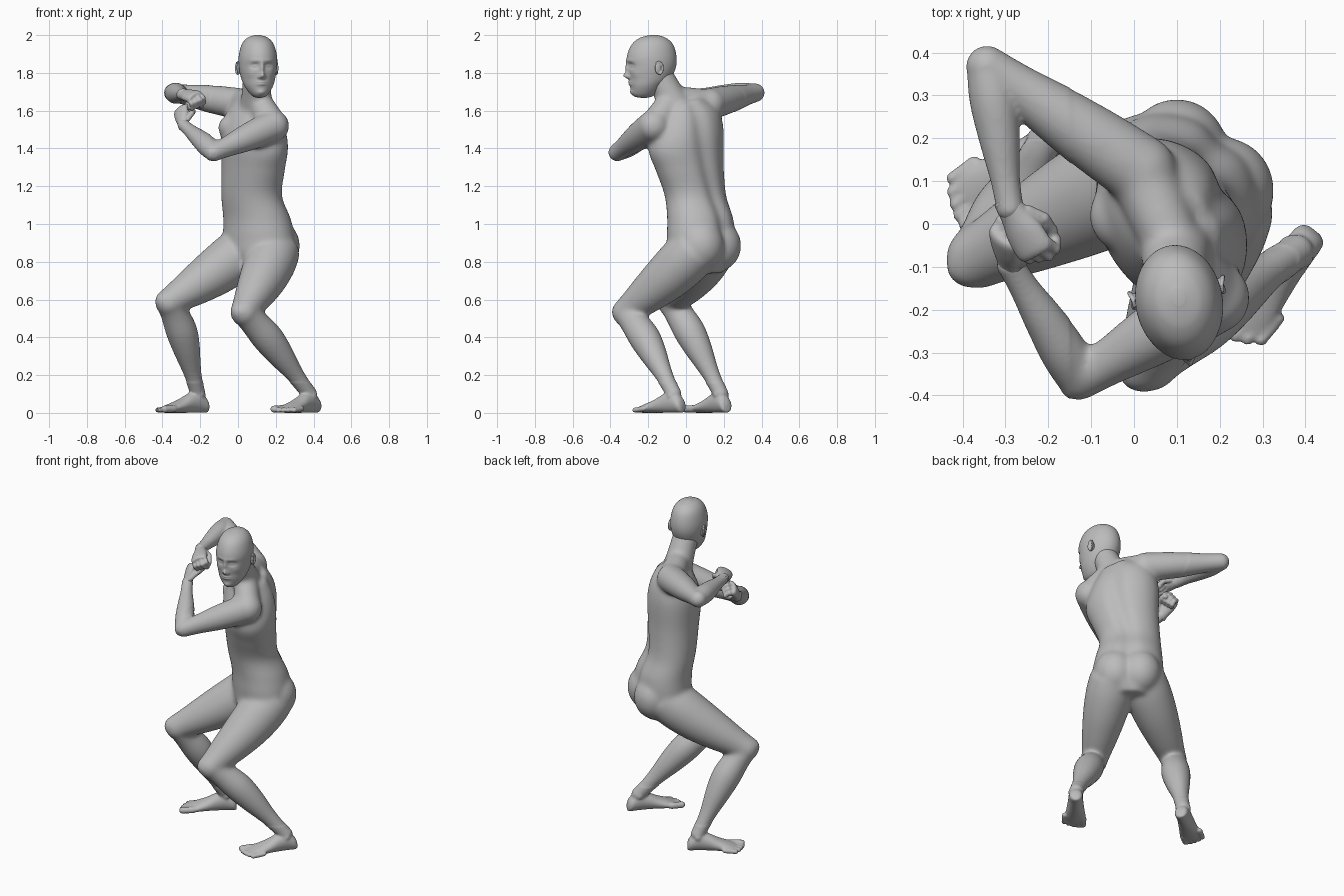
import bpy, bmesh, math
from mathutils import Vector as V, Matrix

if "Cube" in bpy.data.objects:
    bpy.data.objects.remove(bpy.data.objects["Cube"])

skin = bpy.data.materials.new("plain_grey")
skin.diffuse_color = (0.5, 0.5, 0.5, 1)
skin.use_nodes = True
skin.node_tree.nodes["Principled BSDF"].inputs["Base Color"].default_value = skin.diffuse_color
UP = V((0, 0, 1))


def spline(a, b, c, d, t):
    return 0.5 * (2*b + (c - a)*t + (2*a - 5*b + 4*c - d)*t*t + (3*b - a - 3*c + d)*t**3)


def loft(bm, rings, n=28, steps=5, dent=0.0):
    """Skin through rings of (centre, half axis u, half axis v); dent grooves the -v side."""
    dense, last = [], len(rings) - 1
    for i in range(last):
        k = [rings[max(0, min(last, i + o))] for o in (-1, 0, 1, 2)]
        for s in range(steps):
            dense.append([spline(*[q[j] for q in k], s / steps) for j in range(3)])
    dense.append(rings[-1])
    loops = []
    for c, u, v in dense:
        loop = []
        for j in range(n):
            a = 2 * math.pi * j / n
            off = math.atan2(math.cos(a), -math.sin(a))
            k = 1 - dent * math.exp(-(off / 0.22)**2)
            loop.append(bm.verts.new(c + (u*math.cos(a) + v*math.sin(a)) * k))
        loops.append(loop)
    for p, q in zip(loops, loops[1:]):
        for j in range(n):
            bm.faces.new((p[j], p[(j+1) % n], q[(j+1) % n], q[j]))
    bm.faces.new(loops[0][::-1])
    bm.faces.new(loops[-1])
    return [v for l in loops for v in l]


def ball(bm, c, r, rot=None):
    r = (r, r, r) if isinstance(r, float) else r
    m = Matrix.Translation(V(c)) @ (rot or Matrix()) @ Matrix.Diagonal((*r, 1))
    bmesh.ops.create_uvsphere(bm, u_segments=28, v_segments=18, radius=1, matrix=m)


def bone(bm, a, b, prof, bend=V((0, 0, 0))):
    """Straight limb segment: prof holds (fraction, radius, shift along bend)."""
    a, b = V(a), V(b)
    d = (b - a).normalized()
    u = d.orthogonal().normalized()
    w = d.cross(u)
    loft(bm, [(a.lerp(b, t) + bend*o, u*r, w*r) for t, r, o in prof])


def chain(bm, pts, r):
    """Digit made of short rounded segments."""
    for a, b in zip(pts, pts[1:]):
        bone(bm, a, b, [(0, r, 0), (1, r*0.95, 0)])
    for p in pts:
        ball(bm, p, r)


def finish(bm, name, voxel=0, smooth=0):
    bmesh.ops.recalc_face_normals(bm, faces=bm.faces)
    me = bpy.data.meshes.new(name)
    bm.to_mesh(me)
    bm.free()
    ob = bpy.data.objects.new(name, me)
    bpy.context.collection.objects.link(ob)
    if voxel:
        m = ob.modifiers.new("fuse", 'REMESH')
        m.mode, m.voxel_size, m.use_smooth_shade = 'VOXEL', voxel, True
        m = ob.modifiers.new("soften", 'SMOOTH')
        m.factor, m.iterations = 0.5, smooth
        dg = bpy.context.evaluated_depsgraph_get()
        me = bpy.data.meshes.new_from_object(ob.evaluated_get(dg))
        ob.modifiers.clear()
        ob.data = me
    me.materials.clear()
    me.materials.append(skin)
    me.polygons.foreach_set("use_smooth", [True] * len(me.polygons))
    return ob


body = bmesh.new()

# torso: x, y, z, half width, half depth, turn, shoulder tilt
torso = [(.12, .11, .74, .09, .08, -38, 0), (.115, .085, .82, .18, .155, -38, 0),
         (.112, .08, .92, .203, .165, -38, 0), (.10, .075, 1.03, .192, .16, -42, 0),
         (.072, .05, 1.15, .177, .146, -47, 0), (.08, .02, 1.30, .193, .152, -53, -.12),
         (.088, .0, 1.45, .213, .16, -57, -.3), (.095, -.005, 1.56, .18, .137, -58, -.35),
         (.105, -.02, 1.65, .1, .09, -58, -.3)]
rings = []
for x, y, z, a, b, turn, tilt in torso:
    t = math.radians(turn)
    rings.append((V((x, y, z)), V((math.cos(t), math.sin(t), tilt)) * a,
                  V((math.sin(t), -math.cos(t), 0)) * b))
loft(body, rings, n=64, steps=8, dent=0.13)

# buttocks and chest muscles
ball(body, (.1, .168, .885), (.12, .125, .135))
ball(body, (.208, .078, .885), (.12, .125, .135))
ball(body, (.08, -.105, 1.43), (.08, .08, .06))
ball(body, (-.018, .02, 1.51), (.088, .088, .075))

# neck and shoulder slopes
bone(body, (.095, -.02, 1.56), (.1, -.15, 1.80), [(0, .095, 0), (.3, .085, 0), (.6, .078, 0), (1, .074, 0)])
R_SH, L_SH = V((.015, .125, 1.635)), V((.187, -.172, 1.52))
for sh in (R_SH, L_SH):
    bone(body, (.1, -.07, 1.665), sh, [(0, .065, 0), (.5, .073, 0), (1, .077, 0)])
    ball(body, sh, .085)

# arms
UPPER_ARM = [(0, .084, 0), (.25, .08, 0), (.5, .071, 0), (.8, .055, 0), (1, .049, 0)]
FOREARM = [(0, .048, 0), (.22, .056, .006), (.5, .048, .004), (.8, .035, 0), (1, .032, 0)]
R_EL, R_WR = V((-.343, .367, 1.695)), V((-.29, .04, 1.685))
L_EL, L_WR = V((-.128, -.365, 1.378)), V((-.288, -.095, 1.525))
for sh, el, wr in ((R_SH, R_EL, R_WR), (L_SH, L_EL, L_WR)):
    bend = ((sh + wr) / 2 - el).normalized()
    bone(body, sh, el, UPPER_ARM)
    bone(body, el, wr, FOREARM, bend)
    ball(body, el, .049)
    ball(body, wr, .033)

# legs and feet
THIGH = [(0, .132, .012), (.2, .137, .018), (.45, .127, .021), (.7, .106, .015), (.9, .084, .005), (1, .075, 0)]
SHIN = [(0, .072, .004), (.12, .076, .018), (.3, .084, .028), (.5, .073, .024), (.75, .05, .012), (.92, .042, .004), (1, .041, 0)]
FOOT = [(0, .02, .045), (.015, .037, .08), (.06, .041, .115), (.115, .045, .105),
        (.18, .054, .072), (.24, .063, .048), (.28, .06, .032)]
legs = [((.05, .13, .885), (-.365, -.078, .585), (-.213, .184, .1), (-.163, .22, 0), (-.81, -.59, 0), 1),
        ((.195, .05, .875), (.033, -.318, .533), (.378, -.065, .1), (.422, -.015, 0), (-.625, -.78, 0), -1)]
for hip, knee, ankle, heel, f, inner in legs:
    hip, knee, ankle, heel, f = [V(p) for p in (hip, knee, ankle, heel, f)]
    f.normalize()
    bend = ((hip + ankle) / 2 - knee).normalized()
    side = V((-f.y, f.x, 0)) * inner
    bone(body, hip, knee, THIGH, bend)
    bone(body, knee, ankle, SHIN, bend)
    ball(body, knee, .075)
    ball(body, knee - bend*.03, .053)
    ball(body, ankle, .041)
    ball(body, ankle + side*.022, .024)
    ball(body, ankle - side*.022 - UP*.01, .024)
    loft(body, [(heel + f*d + UP*h/2, side*w, UP*h/2) for d, w, h in FOOT])
    for i in range(5):
        r = .02 if i == 0 else .0145
        s = side * (.046 - .0265*i - (.003 if i else 0))
        tip = .333 - .0025*i*i
        chain(body, [heel + f*(tip - .08) + s + UP*.022, heel + f*(tip - r) + s + UP*r], r)
skin_body = finish(body, "body", 0.007, 5)

# blend the muscles together, leaving the feet and wrists crisp
bm = bmesh.new()
bm.from_mesh(skin_body.data)
soft = [v for v in bm.verts if v.co.z > .16 and not (v.co.z > 1.3 and v.co.x < -.15)]
for _ in range(24):
    bmesh.ops.smooth_vert(bm, verts=soft, factor=0.5, use_axis_x=True, use_axis_y=True, use_axis_z=True)
bm.to_mesh(skin_body.data)
bm.free()


# closed hands
def fist(name, wrist, f, n, thumb, long):
    bm = bmesh.new()
    f = V(f).normalized()
    n = V(n)
    n = (n - f*n.dot(f)).normalized()
    s = f.cross(n) * thumb
    at = lambda a, b, c: wrist + f*a*long + s*b + n*c
    loft(bm, [(at(d, 0, 0), s*w, n*h) for d, w, h in
              ((-.02, .03, .029), (.02, .035, .027), (.06, .046, .027), (.1, .047, .023), (.114, .038, .015))])
    for i in range(4):
        b, k = (1.5 - i) * .0235, 1 - .05*abs(i - 1)
        chain(bm, [at(.1*k, b, 0), at(.127*k, b, .024), at(.114*k, b, .052), at(.08, b, .052), at(.068, b, .033)], .0132)
    chain(bm, [at(.025, .03, .01), at(.055, .048, .028), at(.085, .04, .05), at(.1, .02, .065)], .0145)
    finish(bm, name, 0.0045, 3)


fist("right_hand", R_WR, (.5, -.86, -.08), (.35, .2, -.85), 1, 1.15)
fist("left_hand", L_WR, (-.15, .6, .75), (.75, .6, -.3), -1, 1)

# head: height, front, back, half width
head = bmesh.new()
C, yaw = V((.105, -.18, 0)), math.radians(10)
side, fwd = V((math.cos(yaw), math.sin(yaw), 0)), V((math.sin(yaw), -math.cos(yaw), 0))
skull = [(2.0, .01, -.03, .015), (1.985, .065, -.075, .055), (1.95, .108, -.112, .084),
         (1.89, .133, -.13, .1), (1.83, .13, -.127, .1), (1.77, .122, -.1, .089),
         (1.73, .117, -.06, .075), (1.695, .108, -.03, .053), (1.675, .092, 0, .032), (1.668, .06, .03, .01)]
verts = loft(head, [(C + fwd*(a + b)/2 + UP*z, side*w, fwd*(a - b)/2) for z, a, b, w in skull], n=128, steps=12)

# face relief: sideways, height, spread sideways, spread in height, amount
relief = [(0, 1.785, .014, .016, .027), (0, 1.825, .011, .032, .014), (0, 1.745, .026, .011, .009),
          (0, 1.745, .026, .003, -.005), (0, 1.695, .025, .014, .008)]
for m in (-1, 1):
    relief += [(m*.036, 1.838, .021, .014, -.014), (m*.036, 1.837, .014, .007, .008),
               (m*.034, 1.865, .03, .011, .004), (m*.015, 1.778, .007, .008, .008),
               (m*.06, 1.795, .022, .02, .004)]
for v in verts:
    p = v.co - C
    x, d, z = p.dot(side), p.dot(fwd), p.z
    if d > .03:
        v.co += fwd * sum(k * math.exp(-((x - a)/w)**2 - ((z - b)/h)**2) for a, b, w, h, k in relief)
finish(head, "head")

# ears: rounded plate with a raised rim
for m, name in ((-1, "right_ear"), (1, "left_ear")):
    bm = bmesh.new()
    c = C + side*m*.1 - fwd*.018 + UP*1.825
    ball(bm, c, (.01, .022, .034), Matrix.Rotation(yaw + m*.35, 4, 'Z'))
    rim = []
    for i in range(7):
        a = math.radians(-70 + 32*i)
        rim.append(c + side*m*(.004 + .007*max(0, math.cos(a))) - fwd*(.021*math.cos(a)) + UP*(.033*math.sin(a)))
    chain(bm, rim, .0055)
    finish(bm, name, 0.003, 5)
